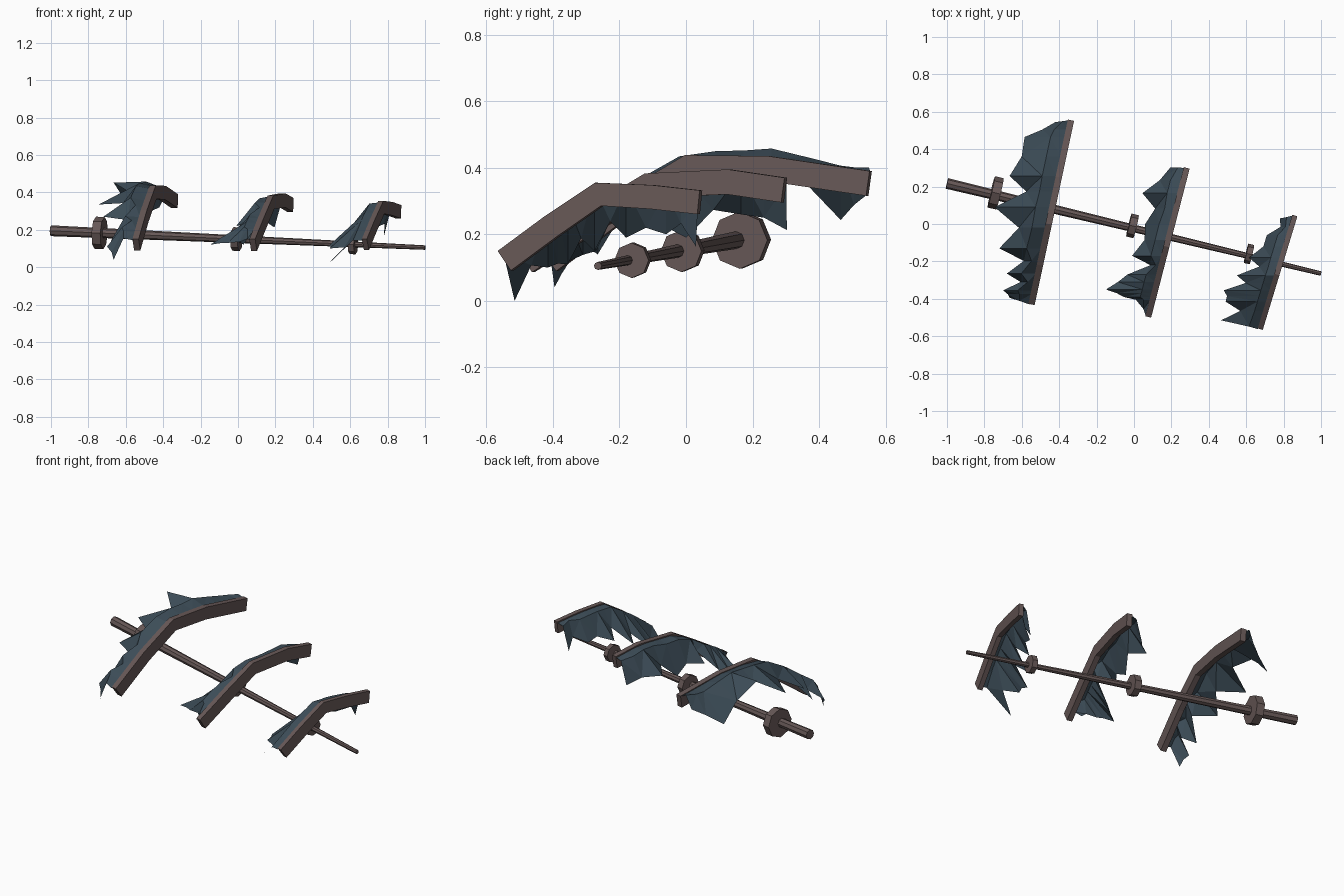
import bpy
import bmesh
from mathutils import Vector

cube = bpy.data.objects.get("Cube")
if cube:
    bpy.data.objects.remove(cube)


def material(name, colour):
    mat = bpy.data.materials.new(name)
    mat.use_nodes = True
    mat.diffuse_color = (*colour, 1)
    mat.node_tree.nodes["Principled BSDF"].inputs["Base Color"].default_value = (*colour, 1)
    return mat


WOOD = material("weathered wood", (0.135, 0.098, 0.095))
CLOTH = material("slate blue cloth", (0.045, 0.072, 0.095))


def add_object(name, bm, mat):
    bmesh.ops.recalc_face_normals(bm, faces=bm.faces)
    mesh = bpy.data.meshes.new(name)
    bm.to_mesh(mesh)
    bm.free()
    mesh.materials.append(mat)
    obj = bpy.data.objects.new(name, mesh)
    bpy.context.collection.objects.link(obj)
    return obj


def octagon_rod(name, start, end, r_start, r_end):
    axis = end - start
    bm = bmesh.new()
    bmesh.ops.create_cone(bm, cap_ends=True, segments=8, radius1=r_start,
                          radius2=r_end, depth=axis.length)
    obj = add_object(name, bm, WOOD)
    obj.location = (start + end) / 2
    obj.rotation_euler = axis.to_track_quat("Z", "Y").to_euler()


# Tapered mast with three collars
BUTT, TIP = Vector((-1, 0.217, 0.195)), Vector((1, -0.265, 0.105))
octagon_rod("mast", BUTT, TIP, 0.029, 0.012)
along = (TIP - BUTT).normalized()
for name, x, radius, half in (("lower_collar", -0.74, 0.086, 0.024),
                              ("middle_collar", -0.008, 0.063, 0.02),
                              ("upper_collar", 0.615, 0.053, 0.016)):
    centre = BUTT.lerp(TIP, (x + 1) / 2) + Vector((0, 0.012, 0))
    octagon_rod(name, centre - along * half, centre + along * half, radius, radius)


def on_yard(path, y):
    """Point on the top line of a yard at a given y."""
    y = min(max(y, path[0].y), path[-1].y)
    for a, b in zip(path, path[1:]):
        if y <= b.y:
            return a.lerp(b, (y - a.y) / (b.y - a.y))
    return path[-1].copy()


def build_yard(name, path, width, depth):
    """Sweep a rectangle along the arched top line."""
    bm = bmesh.new()
    rings = []
    for i, p in enumerate(path):
        tangent = (path[min(i + 1, len(path) - 1)] - path[max(i - 1, 0)]).normalized()
        side = Vector((tangent.y, -tangent.x, 0)).normalized() * width / 2
        down = tangent.cross(side).normalized() * depth
        if down.z > 0:
            down.negate()
        rings.append([bm.verts.new(q) for q in
                      (p - side, p + side, p + side + down, p - side + down)])
    for a, b in zip(rings, rings[1:]):
        for k in range(4):
            n = (k + 1) % 4
            bm.faces.new((a[k], a[n], b[n], b[k]))
    bm.faces.new(rings[0])
    bm.faces.new(rings[-1])
    add_object(name, bm, WOOD)


def build_sail(name, path, tips, reach, rise):
    """Torn cloth: an even billow beside the yard, then a ragged hem."""
    columns = []
    for i, (x, y, z, notch) in enumerate(tips):
        top_y = path[0].y if i == 0 else path[-1].y if i == len(tips) - 1 else y
        columns.append((on_yard(path, top_y), Vector((x, y, z))))
        if i + 1 < len(tips):
            hem = (Vector((x, y, z)) + Vector(tips[i + 1][:3])) / 2
            top = on_yard(path, hem.y)
            torn = top.lerp(hem, notch)
            torn.z -= 0.03 * (1 - notch)
            columns.append((top, torn))
    bm = bmesh.new()
    rows = []
    for top, hem in columns:
        span = top.x - hem.x
        share = min(reach / span, 0.55)
        middle = top.lerp(hem, share)
        middle.z = top.z + (hem.z - top.z) * share * 0.3 + rise
        attach = top + Vector((-0.012, 0, -0.006))
        rows.append([bm.verts.new(p) for p in (attach, middle, hem)])
    for a, b in zip(rows, rows[1:]):
        for k in range(2):
            bm.faces.new((a[k], a[k + 1], b[k + 1], b[k]))
    bmesh.ops.triangulate(bm, faces=bm.faces)
    add_object(name, bm, CLOTH)


# Yard: x at both ends, width, depth, arch as (y, z)
# Sail: tips as (x, y, z, depth of next notch), billow reach and rise
RIGS = {
    "lower": (-0.548, -0.337, 0.034, 0.075,
              [(-0.43, 0.15), (-0.22, 0.307), (0, 0.438), (0.25, 0.435), (0.555, 0.39)],
              [(-0.665, -0.395, 0.04, 0.95), (-0.7, -0.355, 0.11, 0.5),
               (-0.68, -0.265, 0.14, 0.45), (-0.72, -0.13, 0.27, 0.57),
               (-0.745, 0.09, 0.335, 0.55), (-0.665, 0.257, 0.452, 0.9),
               (-0.585, 0.465, 0.243, 0.92), (-0.42, 0.545, 0.32, 1)], 0.09, 0.022),
    "middle": (0.076, 0.282, 0.032, 0.075,
               [(-0.497, 0.15), (-0.3, 0.275), (-0.12, 0.383), (0.13, 0.395), (0.3, 0.37)],
               [(0.03, -0.42, 0.12, 0.8), (-0.055, -0.39, 0.13, 0.95),
                (-0.15, -0.35, 0.12, 0.97), (-0.035, -0.27, 0.15, 0.35),
                (-0.01, -0.17, 0.22, 0.8), (0.06, 0, 0.19, 0.65),
                (0.045, 0.165, 0.26, 0.88), (0.195, 0.303, 0.213, 1)], 0.07, 0.008),
    "upper": (0.675, 0.86, 0.028, 0.072,
              [(-0.562, 0.15), (-0.42, 0.255), (-0.27, 0.355), (-0.1, 0.348), (0.045, 0.332)],
              [(0.465, -0.515, 0, 0.6), (0.49, -0.415, 0.1, 0.95),
               (0.48, -0.355, 0.11, 0.65), (0.55, -0.275, 0.15, 0.55),
               (0.615, -0.18, 0.19, 0.8), (0.71, -0.06, 0.2, 0.6),
               (0.78, 0.03, 0.163, 1)], 0.06, 0.006),
}

# Three arched yards, each with its torn sail
for name, (x0, x1, width, depth, arch, tips, reach, rise) in RIGS.items():
    y0, y1 = arch[0][0], arch[-1][0]
    path = [Vector((x0 + (x1 - x0) * (y - y0) / (y1 - y0), y, z)) for y, z in arch]
    build_yard(name + "_yard", path, width, depth)
    build_sail(name + "_sail", path, tips, reach, rise)
